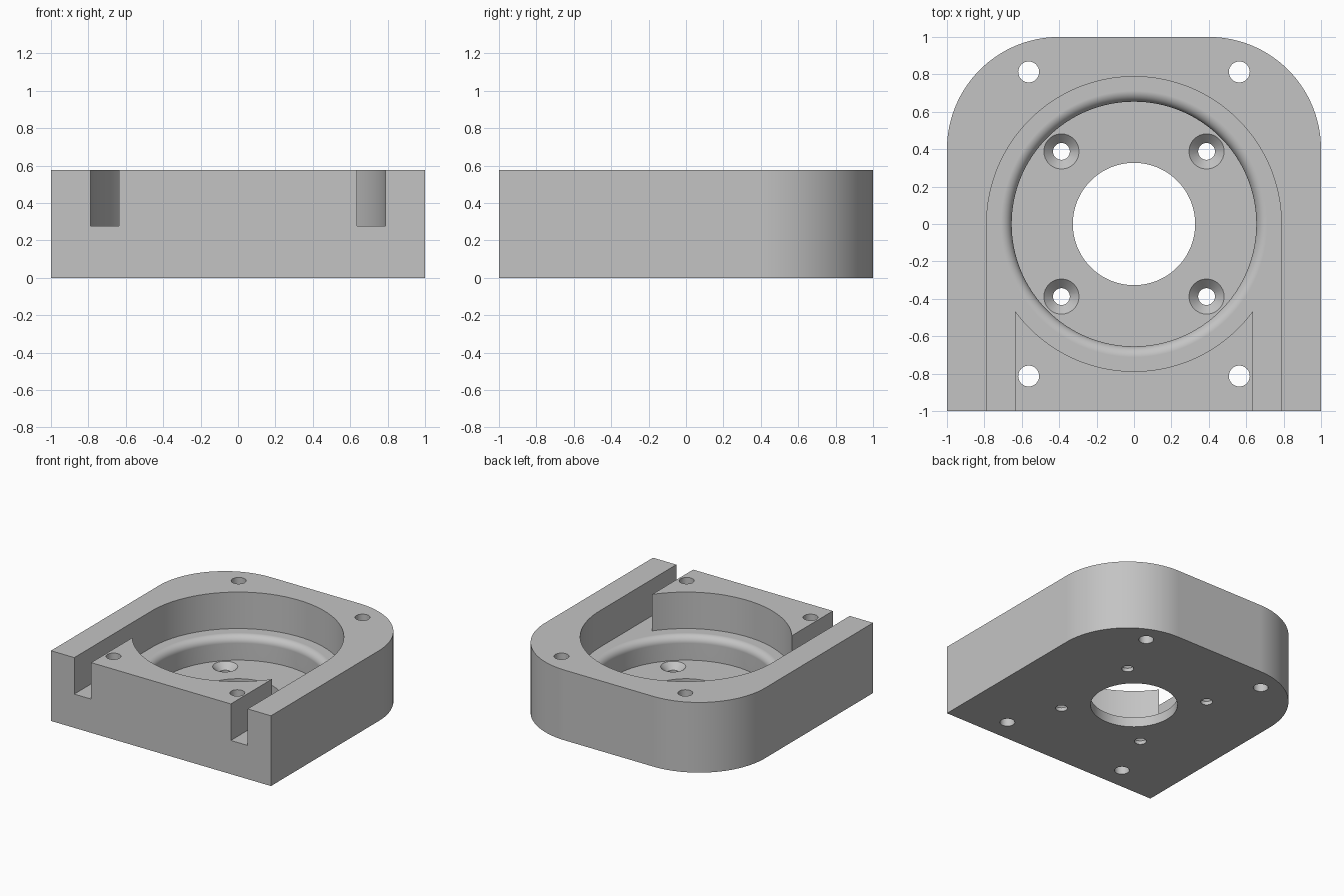
import bpy, bmesh, math

if "Cube" in bpy.data.objects:
    bpy.data.objects.remove(bpy.data.objects["Cube"])

H = 0.577            # block height
LEDGE = 0.277        # floor of the upper pocket and slots
FLOOR = 0.08         # floor of the deep bowl
POCKET_R, SLOT_IN, BOWL_R, BORE_R = 0.788, 0.635, 0.654, 0.327
ROUND = 0.058        # rounded lip of the bowl


def arc(cx, cy, r, a0, a1, n):
    """Points on an arc, angles in degrees."""
    out = []
    for i in range(n + 1):
        a = math.radians(a0 + (a1 - a0) * i / n)
        out.append((cx + r * math.cos(a), cy + r * math.sin(a)))
    return out


def make_object(name, bm):
    bmesh.ops.recalc_face_normals(bm, faces=bm.faces)
    mesh = bpy.data.meshes.new(name)
    bm.to_mesh(mesh)
    bm.free()
    obj = bpy.data.objects.new(name, mesh)
    bpy.context.collection.objects.link(obj)
    return obj


def prism(name, outline, z0, z1):
    """Extrude a flat outline from z0 to z1."""
    bm = bmesh.new()
    low = [bm.verts.new((x, y, z0)) for x, y in outline]
    top = [bm.verts.new((x, y, z1)) for x, y in outline]
    n = len(outline)
    bm.faces.new(low)
    bm.faces.new(top)
    for i in range(n):
        j = (i + 1) % n
        bm.faces.new((low[i], low[j], top[j], top[i]))
    return make_object(name, bm)


def lathe(name, profile, cx, cy, n):
    """Turn a (radius, z) profile around a vertical axis, capped at both ends."""
    bm = bmesh.new()
    rings = [[bm.verts.new((x, y, z)) for x, y in arc(cx, cy, r, 0, 360, n)[:-1]]
             for r, z in profile]
    for a, b in zip(rings, rings[1:]):
        for i in range(n):
            j = (i + 1) % n
            bm.faces.new((a[i], a[j], b[j], b[i]))
    bm.faces.new(rings[0])
    bm.faces.new(rings[-1])
    return make_object(name, bm)


# Block with two rounded back corners
block = prism("housing_block",
              [(-1, -1), (1, -1)] + arc(0.4, 0.4, 0.6, 0, 90, 32)
              + arc(-0.4, 0.4, 0.6, 90, 180, 32), 0, H)

cutters = []

# Round upper pocket with two slots running out of the front
a_in = math.degrees(math.acos(SLOT_IN / POCKET_R))
cutters.append(prism("pocket_cutter",
                     [(POCKET_R, -1.1)] + arc(0, 0, POCKET_R, 0, 180, 64)
                     + [(-POCKET_R, -1.1), (-SLOT_IN, -1.1)]
                     + arc(0, 0, POCKET_R, 180 + a_in, 360 - a_in, 36)
                     + [(SLOT_IN, -1.1)], LEDGE, H + 0.1))

# Deep bowl with rounded lip, and the central bore
lip = arc(BOWL_R + ROUND, LEDGE - ROUND, ROUND, 180, 90, 8)
cutters.append(lathe("bowl_cutter",
                     [(BORE_R, -0.1), (BORE_R, FLOOR), (BOWL_R, FLOOR)] + lip
                     + [(BOWL_R + ROUND, LEDGE + 0.05)], 0, 0, 128))

# Countersunk screw holes in the bowl and bolt holes in the corners
for sx in (-1, 1):
    for sy in (-1, 1):
        cutters.append(lathe("screw_cutter",
                             [(0.045, -0.1), (0.045, FLOOR - 0.05),
                              (0.094, FLOOR), (0.094, FLOOR + 0.03)],
                             sx * 0.388, sy * 0.388, 32))
        cutters.append(lathe("bolt_cutter", [(0.056, -0.1), (0.056, H + 0.1)],
                             sx * 0.563, sy * 0.813, 32))

bpy.context.view_layer.objects.active = block
for cutter in cutters:
    mod = block.modifiers.new("cut", 'BOOLEAN')
    mod.operation = 'DIFFERENCE'
    mod.solver = 'EXACT'
    mod.object = cutter
    bpy.ops.object.modifier_apply(modifier=mod.name)
    bpy.data.objects.remove(cutter)

# One plain grey
grey = bpy.data.materials.new("plain grey")
grey.diffuse_color = (0.55, 0.55, 0.55, 1)
grey.use_nodes = True
grey.node_tree.nodes["Principled BSDF"].inputs["Base Color"].default_value = grey.diffuse_color
block.data.materials.clear()
block.data.materials.append(grey)

# Smooth the round walls, keep machined edges sharp and flats flat
block.select_set(True)
bpy.ops.object.shade_smooth_by_angle(angle=math.radians(30))
weighted = block.modifiers.new("flat_faces", 'WEIGHTED_NORMAL')
weighted.keep_sharp = True
